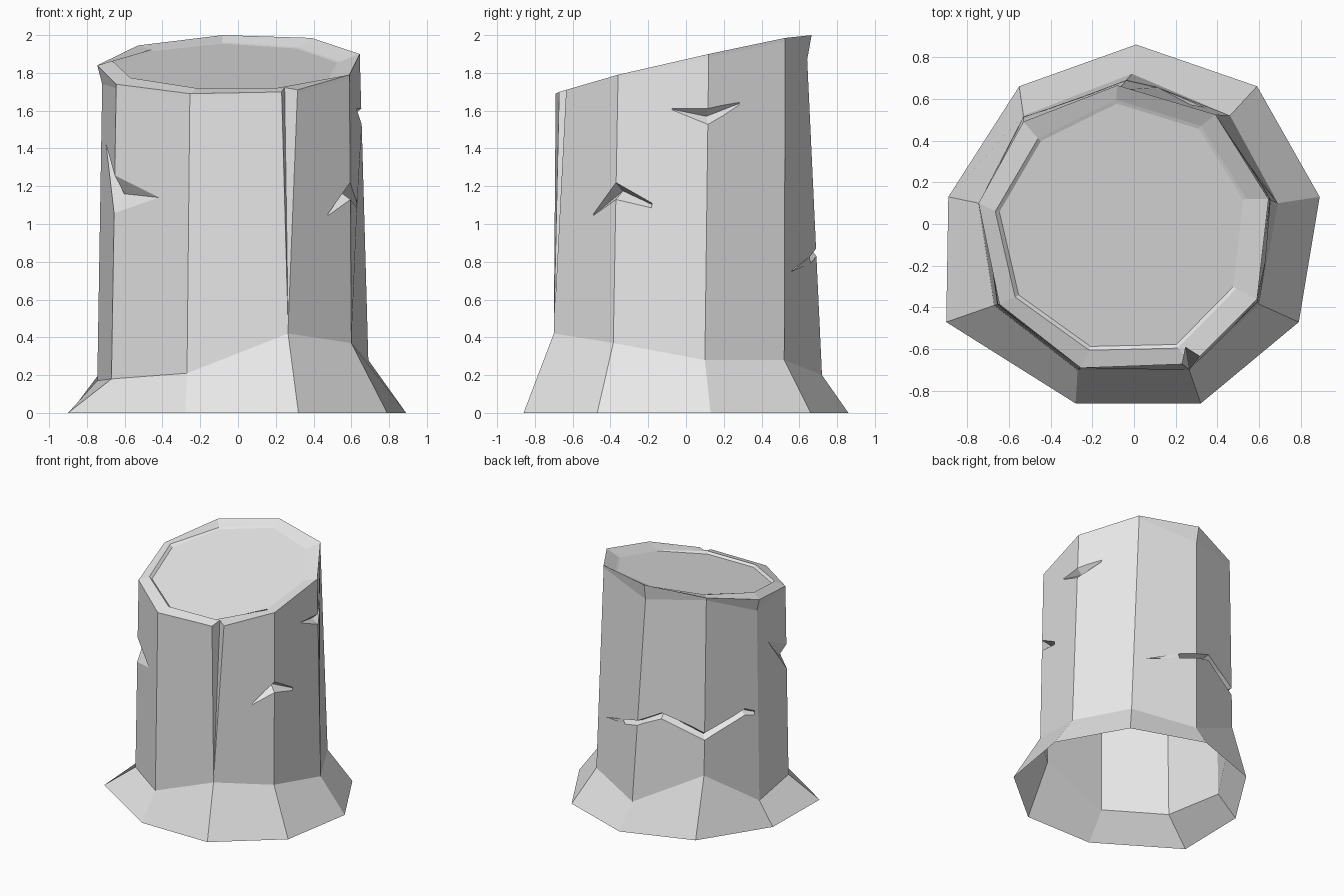
import bpy, bmesh, math
from mathutils import Vector

cube = bpy.data.objects.get("Cube")
if cube:
    bpy.data.objects.remove(cube, do_unlink=True)

wood = bpy.data.materials.new("pale_grey")
wood.use_nodes = True
wood.diffuse_color = (0.8, 0.8, 0.8, 1)
wood.node_tree.nodes["Principled BSDF"].inputs["Base Color"].default_value = (0.8, 0.8, 0.8, 1)

SIDES = 9
# Rings of the trunk, counted from the back corner towards +x
foot = [(.01, .86, 0), (.59, .66, 0), (.89, .13, 0), (.79, -.47, 0), (.32, -.86, 0),
        (-.28, -.86, 0), (-.9, -.47, 0), (-.89, .13, 0), (-.55, .66, 0)]
flare = [(-.01, .72, .2), (.46, .52, .28), (.69, .1, .28), (.6, -.385, .37), (.265, -.7, .42),
         (-.27, -.7, .21), (-.67, -.39, .18), (-.745, .1, .17), (-.53, .52, .48)]
rim = [(-.08, .665, 2), (.39, .525, 1.985), (.645, .12, 1.9), (.59, -.36, 1.79), (.28, -.67, 1.7),
       (-.255, -.69, 1.69), (-.645, -.385, 1.74), (-.745, .1, 1.84), (-.53, .49, 1.945)]
hollow = [(-.085, .595), (.32, .47), (.54, .12), (.49, -.31), (.21, -.595),
          (-.215, -.605), (-.57, -.35), (-.665, .06), (-.46, .41)]


def cut_height(y, lift=0):
    return 1.83 + 0.217 * y + lift


# Neck just under the rim: the rim overhangs at two corners
overhang = {0: .13, 7: .1}
neck = []
for i, (x, y, z) in enumerate(rim):
    drop = overhang.get(i, .02)
    s = .965 if i in overhang else 1
    neck.append((x * s, y * s, z - drop))
lip = [(x, y, cut_height(y, .02 if i in (4, 5, 6, 7) else .004)) for i, (x, y) in enumerate(hollow)]
cap = [(x * .97, y * .97, cut_height(y * .97)) for x, y in hollow]


def make_object(name, bm):
    bmesh.ops.recalc_face_normals(bm, faces=bm.faces)
    mesh = bpy.data.meshes.new(name)
    bm.to_mesh(mesh)
    bm.free()
    obj = bpy.data.objects.new(name, mesh)
    bpy.context.collection.objects.link(obj)
    return obj


# Trunk shell, closed for cutting
bm = bmesh.new()
rings = [[bm.verts.new(p) for p in ring] for ring in (foot, flare, neck, rim, lip, cap)]
for low, high in zip(rings, rings[1:]):
    for i in range(SIDES):
        j = (i + 1) % SIDES
        bm.faces.new((low[i], low[j], high[j], high[i]))
bm.faces.new(rings[0])
bm.faces.new(rings[-1])
stump = make_object("stump", bm)


def wall(i, z):
    """Point on the trunk wall at corner number i (may be fractional) and height z."""
    k = math.floor(i)

    def corner(n):
        a, b = Vector(flare[n % SIDES]), Vector(neck[n % SIDES])
        return a.lerp(b, (z - a.z) / (b.z - a.z))
    return corner(k).lerp(corner(k + 1), i - k)


def crack(name, path, depth, sideways=False):
    """Wedge along path of (corner, height, half width); zero width is a tip."""
    bm = bmesh.new()
    sections = []
    for i, z, half in path:
        p = wall(i, z)
        out = Vector((p.x, p.y, 0)).normalized()
        across = Vector((-out.y, out.x, 0)) if sideways else Vector((0, 0, 1))
        inner = p - out * depth
        pts = [p] if half == 0 else [inner + (p + across * half - inner) * 1.5,
                                     inner + (p - across * half - inner) * 1.5, inner]
        sections.append([bm.verts.new(q) for q in pts])
    for a, b in zip(sections, sections[1:]):
        for k in range(3):
            m = (k + 1) % 3
            if len(a) == 1:
                bm.faces.new((a[0], b[m], b[k]))
            elif len(b) == 1:
                bm.faces.new((a[k], a[m], b[0]))
            else:
                bm.faces.new((a[k], a[m], b[m]))
                bm.faces.new((a[k], b[m], b[k]))
    for end in (sections[0], sections[-1]):
        if len(end) == 3:
            bm.faces.new(end)
    cutter = make_object(name, bm)
    cutter.hide_render = True
    return cutter


cutters = [
    crack("front_split", [(4, 1.95, .07), (4, .45, 0)], .1, True),
    crack("left_front_crack", [(3.4, 1.04, 0), (3, 1.175, .045), (2.5, 1.08, 0)], .07),
    crack("left_crack", [(2.42, 1.61, 0), (2, 1.57, .042), (1.55, 1.645, 0)], .05),
    crack("right_crack", [(5.4, 1.14, 0), (6, 1.16, .1), (6.65, 1.42, 0)], .06),
    crack("back_crack", [(.8, .745, 0), (0, .85, .02), (-.35, .93, .025), (-1, .8, .03),
                         (-1.75, .93, .025), (-2.08, .88, 0)], .06),
]
for c in cutters:
    mod = stump.modifiers.new(c.name, 'BOOLEAN')
    mod.operation = 'DIFFERENCE'
    mod.solver = 'EXACT'
    mod.object = c

# Apply the cuts and open the underside
bpy.context.view_layer.update()
graph = bpy.context.evaluated_depsgraph_get()
cut_mesh = bpy.data.meshes.new_from_object(stump.evaluated_get(graph))
stump.modifiers.clear()
stump.data = cut_mesh
for c in cutters:
    bpy.data.objects.remove(c, do_unlink=True)
bm = bmesh.new()
bm.from_mesh(cut_mesh)
under = [f for f in bm.faces if all(v.co.z < .001 for v in f.verts)]
bmesh.ops.delete(bm, geom=under, context='FACES_ONLY')
for f in bm.faces:
    f.smooth = False
    f.material_index = 0
bm.to_mesh(cut_mesh)
bm.free()
cut_mesh.materials.clear()
cut_mesh.materials.append(wood)
